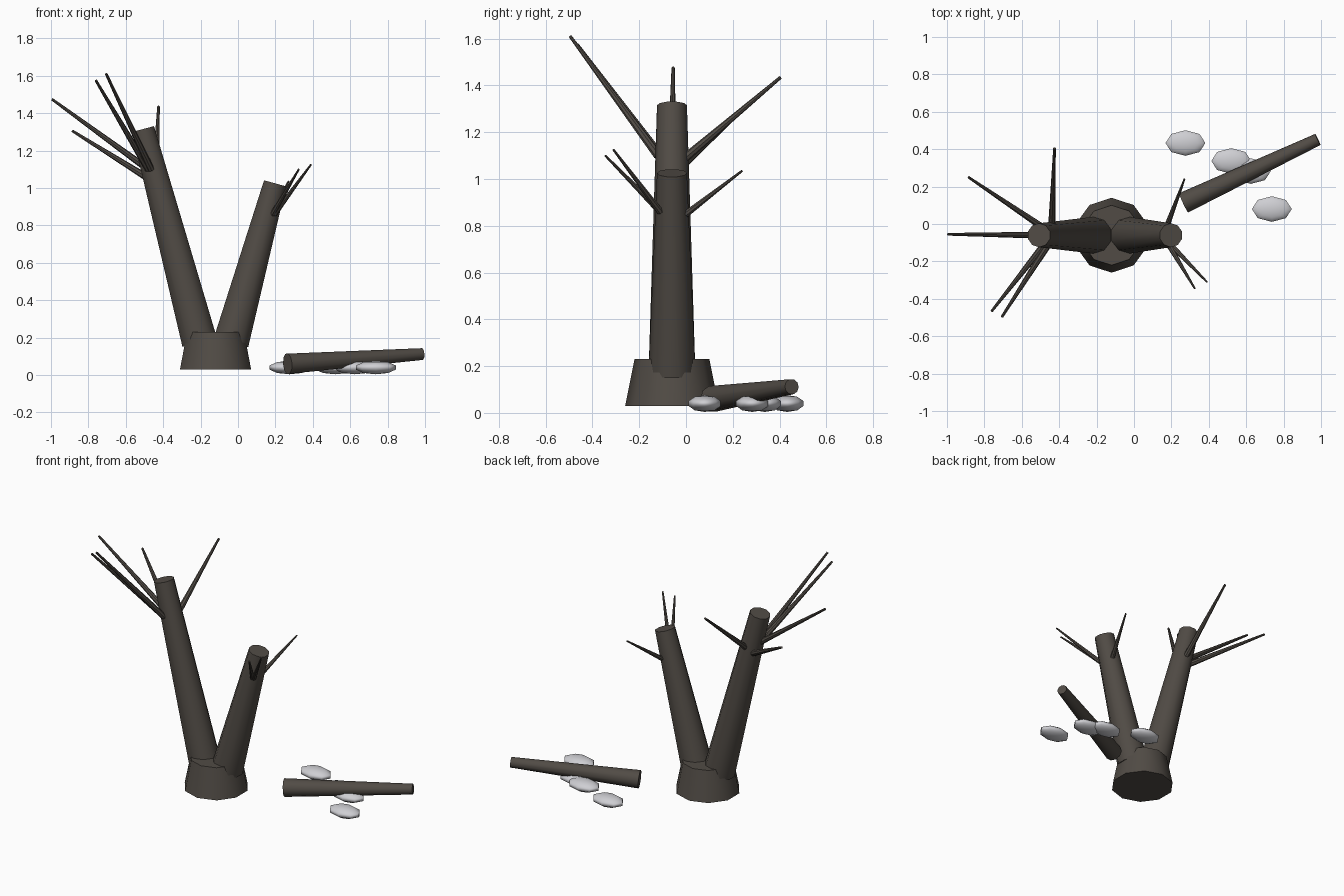
import bpy
import math
from mathutils import Vector

if "Cube" in bpy.data.objects:
    bpy.data.objects.remove(bpy.data.objects["Cube"], do_unlink=True)


def make_material(name, rgb):
    mat = bpy.data.materials.new(name)
    mat.use_nodes = True
    mat.diffuse_color = (*rgb, 1)
    mat.node_tree.nodes["Principled BSDF"].inputs["Base Color"].default_value = (*rgb, 1)
    return mat


bark = make_material("dark bark", (0.082, 0.071, 0.06))
stone = make_material("pale stone", (0.62, 0.62, 0.65))


def finish(obj, name, mat, angle):
    obj.name = name
    obj.data.materials.append(mat)
    bpy.ops.object.shade_smooth_by_angle(angle=math.radians(angle))


def limb(name, start, end, r1, r2, sides=10):
    """Tapered round piece of wood between two points."""
    a, b = Vector(start), Vector(end)
    axis = b - a
    bpy.ops.mesh.primitive_cone_add(vertices=sides, radius1=r1, radius2=r2,
                                    depth=axis.length, location=(a + b) / 2)
    obj = bpy.context.object
    # Keep the local y axis level so the sides line up between limbs
    x_dir = Vector((0, 1, 0)).cross(axis).normalized()
    y_dir = axis.cross(x_dir).normalized()
    turn = obj.rotation_euler.to_matrix()
    turn.col[0], turn.col[1], turn.col[2] = x_dir, y_dir, axis.normalized()
    obj.rotation_euler = turn.to_euler()
    finish(obj, name, bark, 40)


# Stump and the two leaning trunks
limb("stump", (-0.12, -0.06, 0.03), (-0.12, -0.06, 0.23), 0.2, 0.16)
limb("tall_trunk", (-0.205, -0.06, 0.175), (-0.508, -0.06, 1.315), 0.1, 0.064)
limb("short_trunk", (-0.037, -0.06, 0.175), (0.198, -0.06, 1.025), 0.1, 0.064)

# Bare twigs: root, tip
tall_twigs = [
    ((-0.48, -0.06, 1.1), (-0.995, -0.055, 1.475)),
    ((-0.485, -0.02, 1.055), (-0.885, 0.25, 1.305)),
    ((-0.48, -0.11, 1.1), (-0.76, -0.465, 1.575)),
    ((-0.465, -0.12, 1.1), (-0.705, -0.495, 1.61)),
    ((-0.44, -0.01, 1.085), (-0.425, 0.405, 1.435)),
]
short_twigs = [
    ((0.18, 0.0, 0.85), (0.27, 0.24, 1.035)),
    ((0.185, -0.11, 0.86), (0.325, -0.345, 1.1)),
    ((0.195, -0.11, 0.86), (0.39, -0.31, 1.125)),
]
for i, (root, tip) in enumerate(tall_twigs):
    limb(f"tall_trunk_twig_{i + 1}", root, tip, 0.019, 0.007, 8)
for i, (root, tip) in enumerate(short_twigs):
    limb(f"short_trunk_twig_{i + 1}", root, tip, 0.015, 0.005, 8)

# Fallen log
limb("fallen_log", (0.265, 0.113, 0.06), (0.983, 0.452, 0.112), 0.057, 0.033)

# Flattened stones around the log
for i, (x, y) in enumerate([(0.275, 0.433), (0.52, 0.337), (0.625, 0.283), (0.737, 0.08)]):
    bpy.ops.mesh.primitive_uv_sphere_add(segments=8, ring_count=5, radius=1,
                                         location=(x, y, 0.04))
    rock = bpy.context.object
    rock.scale = (0.112, 0.072, 0.036)
    finish(rock, f"stone_{i + 1}", stone, 60)
